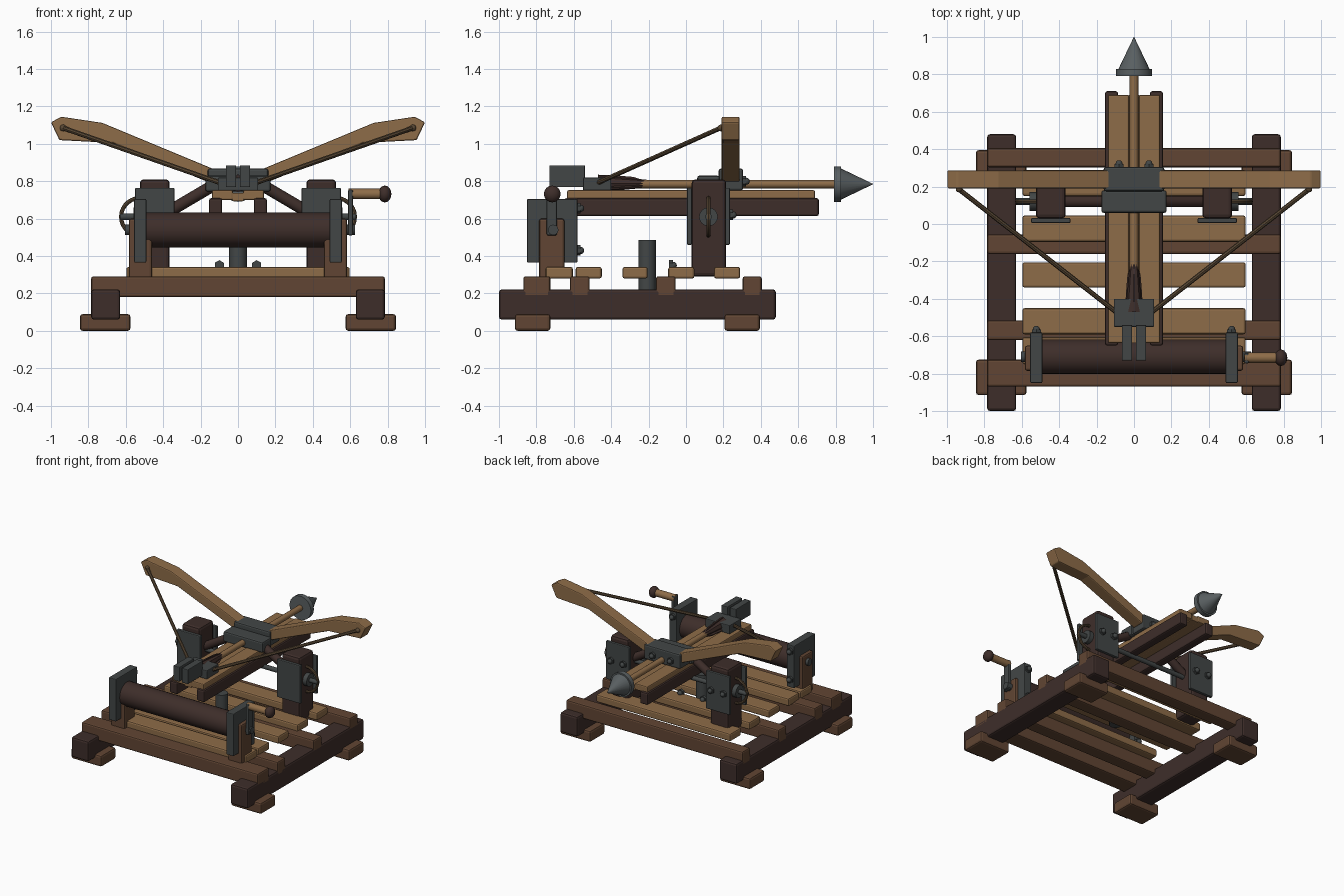
import bpy, bmesh, math
from mathutils import Vector

if "Cube" in bpy.data.objects:
    bpy.data.objects.remove(bpy.data.objects["Cube"])


def mat(name, c):
    m = bpy.data.materials.new(name)
    m.diffuse_color = (*c, 1)
    m.use_nodes = True
    m.node_tree.nodes["Principled BSDF"].inputs["Base Color"].default_value = m.diffuse_color
    return m


TAN = mat("light_wood", (0.27, 0.15, 0.065))
BROWN = mat("mid_wood", (0.12, 0.06, 0.033))
DARK = mat("dark_wood", (0.048, 0.027, 0.023))
IRON = mat("iron", (0.055, 0.062, 0.062))
STEEL = mat("steel", (0.10, 0.115, 0.12))
ROPE = mat("rope", (0.10, 0.065, 0.035))


def finish(name, bm, m, bevel=0, smooth=False):
    bmesh.ops.recalc_face_normals(bm, faces=bm.faces)
    me = bpy.data.meshes.new(name)
    bm.to_mesh(me)
    bm.free()
    me.materials.append(m)
    o = bpy.data.objects.new(name, me)
    bpy.context.collection.objects.link(o)
    if bevel:
        b = o.modifiers.new("bevel", "BEVEL")
        b.width, b.segments = bevel, 2
    if smooth:
        bpy.context.view_layer.objects.active = o
        o.select_set(True)
        bpy.ops.object.shade_smooth_by_angle(angle=math.radians(40))
        o.select_set(False)
    return o


def box(name, x, y, z, m, bevel=0.012):
    bm = bmesh.new()
    bmesh.ops.create_cube(bm, size=1)
    for v in bm.verts:
        v.co = [(a + b) / 2 + c * (b - a) for (a, b), c in zip((x, y, z), v.co)]
    return finish(name, bm, m, bevel)


def rod(name, p, q, r1, m, r2=None, sides=16, smooth=True):
    p, q = Vector(p), Vector(q)
    bm = bmesh.new()
    bmesh.ops.create_cone(bm, cap_ends=True, segments=sides, radius1=r1,
                          radius2=r1 if r2 is None else r2, depth=(q - p).length)
    rot = (q - p).to_track_quat('Z', 'Y')
    for v in bm.verts:
        v.co = rot @ v.co + (p + q) / 2
    return finish(name, bm, m, 0, smooth)


def ball(name, c, r, m, sx=1.0):
    bm = bmesh.new()
    bmesh.ops.create_uvsphere(bm, u_segments=12, v_segments=8, radius=r)
    for v in bm.verts:
        v.co = Vector((v.co.x * sx, v.co.y, v.co.z)) + Vector(c)
    return finish(name, bm, m, 0, True)


def bolt(name, x, y, z, d=1):
    rod(name, (x, y, z), (x, y + d * 0.02, z), 0.028, IRON, sides=6, smooth=False)
    ball(name + "_cap", (x, y + d * 0.022, z), 0.019, IRON)


def extrude(name, pts, axis_pts, m, bevel=0):
    # profile in one plane swept between the two given mapping functions
    bm = bmesh.new()
    rings = [[bm.verts.new(f(a, b)) for a, b in pts] for f in axis_pts]
    bm.faces.new(rings[0])
    bm.faces.new(rings[1])
    n = len(pts)
    for i in range(n):
        j = (i + 1) % n
        bm.faces.new((rings[0][i], rings[0][j], rings[1][j], rings[1][i]))
    return finish(name, bm, m, bevel)


def span(s, a, b):
    return (min(s * a, s * b), max(s * a, s * b))


# base cross beams and deck planks
for y in ((-0.87, -0.725), (-0.62, -0.515), (-0.16, -0.055), (0.303, 0.405)):
    box("cross_beam", (-0.785, 0.785), y, (0.18, 0.292), BROWN)
for y in ((-0.75, -0.605), (-0.59, -0.45), (-0.34, -0.205), (-0.095, 0.045), (0.15, 0.29)):
    box("deck_plank", (-0.597, 0.597), y, (0.28, 0.342), TAN)

for s in (-1, 1):
    # base rails and feet
    box("base_rail", span(s, 0.63, 0.785), (-1.0, 0.48), (0.06, 0.222), DARK, 0.015)
    for y in ((-0.915, -0.725), (0.205, 0.395)):
        box("foot", span(s, 0.575, 0.845), y, (0, 0.09), BROWN, 0.015)

    # rear support posts with iron plates
    box("support_post", span(s, 0.365, 0.525), (0.03, 0.215), (0.29, 0.81), DARK, 0.02)
    for y, d in (((0.005, 0.032), -1), ((0.21, 0.235), 1)):
        box("post_plate", span(s, 0.34, 0.55), y, (0.46, 0.765), IRON, 0.006)
        for x in (0.39, 0.5):
            if d > 0:
                bolt("post_bolt", s * x, 0.23, 0.62)
    rod("axle_disc", (s * 0.52, 0.12, 0.61), (s * 0.56, 0.12, 0.61), 0.05, IRON)
    bpy.ops.mesh.primitive_torus_add(location=(s * 0.525, 0.12, 0.61), rotation=(math.pi / 2, 0, 0),
                                     major_radius=0.1, minor_radius=0.011,
                                     major_segments=28, minor_segments=8)
    ring = bpy.context.object
    ring.name = "rope_ring"
    ring.data.materials.append(ROPE)
    bpy.ops.object.shade_smooth_by_angle()
    rod("brace", (s * 0.12, 0.12, 0.785), (s * 0.40, 0.12, 0.62), 0.032, DARK, sides=10)

    # bow arms and string
    prof = [(1.0, 1.115), (0.945, 1.145), (0.725, 1.112), (0.13, 0.865),
            (0.10, 0.785), (0.17, 0.80), (0.67, 1.005), (0.955, 1.02)]
    extrude("bow_arm", prof, (lambda a, b: (s * a, 0.19, b), lambda a, b: (s * a, 0.287, b)), TAN, 0.008)
    rod("bow_string", (s * 0.935, 0.185, 1.085), (s * 0.09, -0.475, 0.79), 0.013, ROPE, sides=8)
    ball("string_knot", (s * 0.935, 0.187, 1.085), 0.018, ROPE)
    bolt("bracket_bolt", s * 0.08, 0.30, 0.80)

    # stock rails
    box("stock_rail", span(s, 0.085, 0.155), (-0.65, 0.71), (0.613, 0.71), DARK)
    box("deck_half", span(s, 0.028, 0.14), (-0.635, 0.69), (0.70, 0.752), TAN, 0.008)

    # windlass posts and plates
    box("windlass_post", span(s, 0.46, 0.583), (-0.785, -0.65), (0.28, 0.60), BROWN)
    box("windlass_plate", span(s, 0.49, 0.555), (-0.85, -0.58), (0.365, 0.705), IRON, 0.006)
    for z in (0.43, 0.655):
        bolt("windlass_bolt", s * 0.522, -0.585, z)

    # trigger claw prongs
    box("claw_prong", span(s, 0.01, 0.065), (-0.73, -0.54), (0.768, 0.885), IRON, 0.005)
    bolt("pivot_bolt", s * 0.1, -0.09, 0.35)

# stock groove, axle, bow bracket, pivot column
box("stock_groove", (-0.03, 0.03), (-0.635, 0.69), (0.695, 0.738), TAN, 0)
rod("axle", (-0.63, 0.12, 0.61), (0.63, 0.12, 0.61), 0.018, IRON)
box("bow_bracket", (-0.162, 0.162), (0.175, 0.305), (0.75, 0.868), IRON)
box("bow_bracket_front", (-0.175, 0.175), (0.06, 0.18), (0.745, 0.83), IRON)
rod("pivot_column", (0, -0.208, 0.22), (0, -0.208, 0.485), 0.047, IRON)
box("claw_block", (-0.108, 0.108), (-0.55, -0.40), (0.75, 0.82), IRON, 0.006)

# bolt shaft, head and fletching
rod("arrow_shaft", (0, -0.45, 0.785), (0, 0.81, 0.785), 0.023, TAN)
rod("arrow_collar", (0, 0.79, 0.785), (0, 0.828, 0.785), 0.095, STEEL, sides=24)
rod("arrow_head", (0, 0.825, 0.785), (0, 1.0, 0.785), 0.085, STEEL, r2=0.001, sides=24)
fin = [(-0.47, 0.05), (-0.38, 0.047), (-0.28, 0.038), (-0.20, 0.012), (-0.20, 0), (-0.47, 0)]
for k in range(3):
    a = math.pi / 2 + k * 2 * math.pi / 3
    c, n = Vector((math.cos(a), 0, math.sin(a))), Vector((-math.sin(a), 0, math.cos(a)))
    extrude("fletching", fin, [lambda y, r, t=t: Vector((0, y, 0.785)) + c * r + n * t
                               for t in (-0.006, 0.006)], DARK)
rod("fletching_core", (0, -0.47, 0.787), (0, -0.20, 0.787), 0.046, DARK, r2=0.02, sides=8)

# windlass roller and crank
rod("windlass_roller", (-0.5, -0.71, 0.54), (0.5, -0.71, 0.54), 0.093, DARK, sides=20)
rod("roller_axle", (-0.605, -0.71, 0.54), (0.625, -0.71, 0.54), 0.028, IRON)
box("crank_arm", (0.588, 0.615), (-0.745, -0.69), (0.51, 0.755), IRON, 0.008)
rod("crank_grip", (0.59, -0.715, 0.732), (0.77, -0.715, 0.732), 0.028, TAN)
ball("crank_knob", (0.785, -0.715, 0.732), 0.045, DARK, 0.78)
